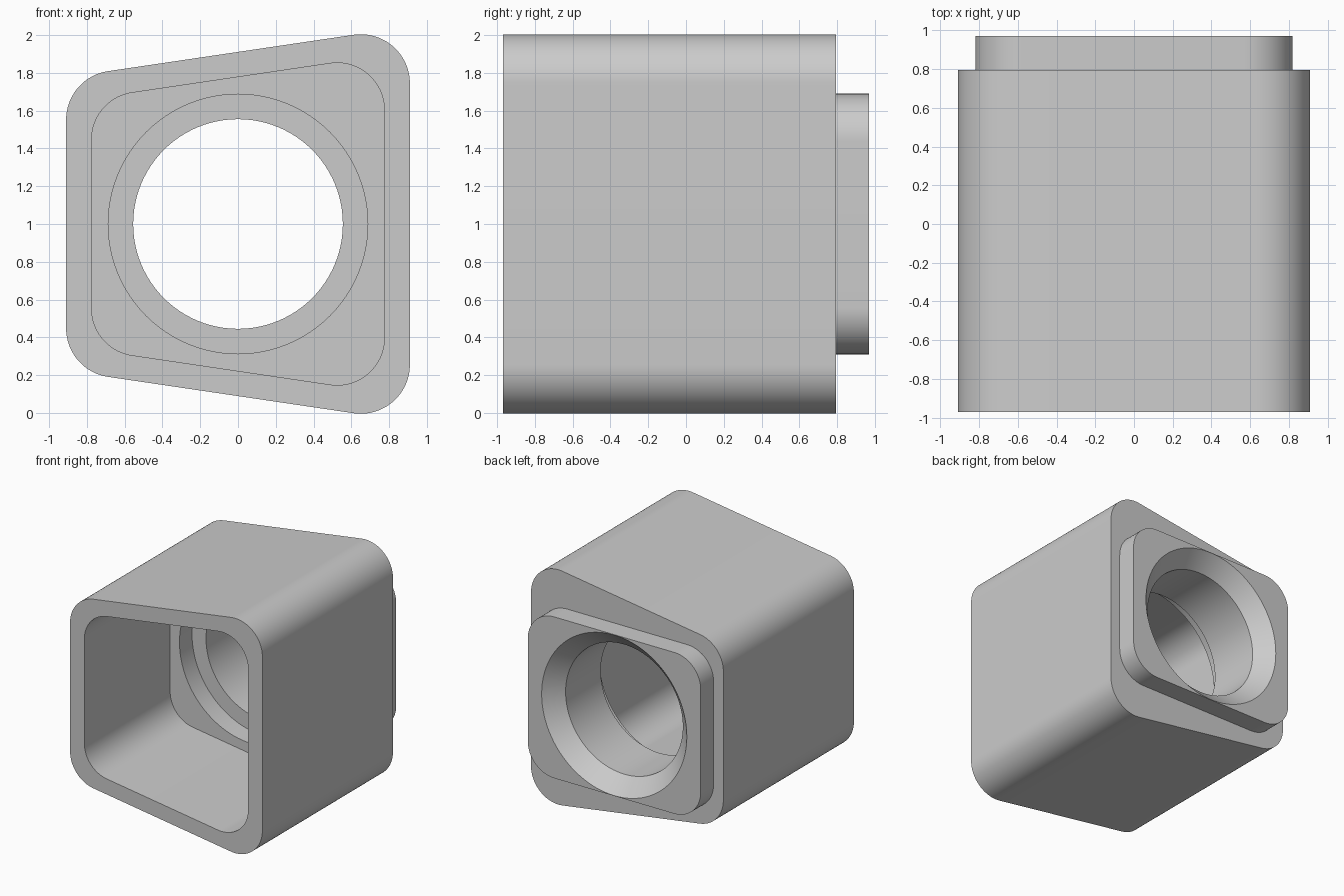
import bpy
import bmesh
from math import atan, cos, sin, pi, tan, radians

cube = bpy.data.objects.get("Cube")
if cube:
    bpy.data.objects.remove(cube, do_unlink=True)

ARC = 24      # segments per rounded corner
MID = 1.0     # height of the central axis


def rounded_profile(half_width, half_height, radius, slope=0.0):
    """Rounded trapezoid, symmetric about the axis; height grows with x by slope."""
    tilt = atan(slope)
    points = []
    for sx, sz, start, end in ((1, 1, 0, pi / 2 + tilt),
                               (-1, 1, pi / 2 + tilt, pi),
                               (-1, -1, pi, 3 * pi / 2 - tilt),
                               (1, -1, 3 * pi / 2 - tilt, 2 * pi)):
        cx = sx * (half_width - radius)
        cz = sz * (half_height + slope * cx - radius / cos(tilt))
        for i in range(ARC + 1):
            a = start + (end - start) * i / ARC
            points.append((cx + radius * cos(a), cz + radius * sin(a)))
    return points


def circle(radius):
    return rounded_profile(radius, radius, radius)


def loft_ring(name, sections, material):
    """Skin a closed chain of (profile, y) sections into one hollow solid."""
    bm = bmesh.new()
    loops = [[bm.verts.new((x, y, MID + z)) for x, z in prof] for prof, y in sections]
    for a, b in zip(loops, loops[1:] + loops[:1]):
        n = len(a)
        for i in range(n):
            j = (i + 1) % n
            bm.faces.new((a[i], a[j], b[j], b[i]))
    bmesh.ops.remove_doubles(bm, verts=bm.verts, dist=0.0001)
    bmesh.ops.recalc_face_normals(bm, faces=bm.faces)
    mesh = bpy.data.meshes.new(name)
    bm.to_mesh(mesh)
    bm.free()
    mesh.materials.append(material)
    obj = bpy.data.objects.new(name, mesh)
    bpy.context.collection.objects.link(obj)
    bpy.ops.object.select_all(action='DESELECT')
    obj.select_set(True)
    bpy.context.view_layer.objects.active = obj
    bpy.ops.object.shade_smooth_by_angle(angle=radians(30))
    return obj


grey = bpy.data.materials.new("light_grey")
grey.use_nodes = True
grey.diffuse_color = (0.6, 0.6, 0.6, 1)
grey.node_tree.nodes["Principled BSDF"].inputs["Base Color"].default_value = (0.6, 0.6, 0.6, 1)

SLOPE = 0.148
outer = rounded_profile(0.91, 0.911, 0.26, SLOPE)
cavity = rounded_profile(0.775, 0.778, 0.25, SLOPE)
collar = rounded_profile(0.818, 0.69, 0.25)
recess = circle(0.687)
bore = circle(0.555)

loft_ring("housing", [
    (outer, -0.97), (outer, 0.795),      # outer shell
    (collar, 0.795), (collar, 0.97),     # raised rear collar
    (recess, 0.97), (bore, 0.835),       # countersink
    (bore, 0.36),                        # through hole
    (recess, 0.36), (recess, 0.19),      # inner step
    (cavity, 0.19), (cavity, -0.97),     # open front cavity
], grey)
